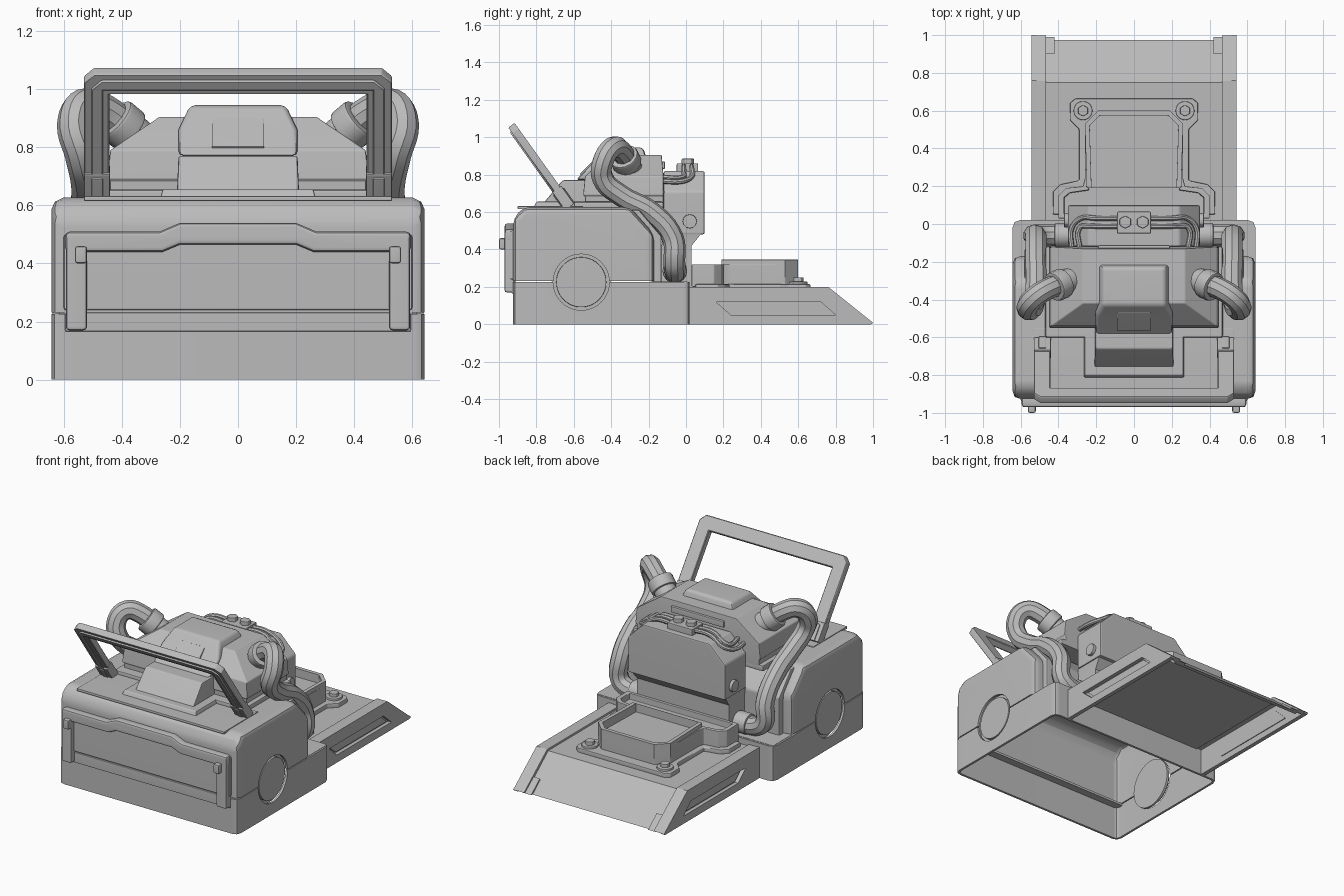
import bpy, bmesh, math
from mathutils import Vector

if "Cube" in bpy.data.objects:
    bpy.data.objects.remove(bpy.data.objects["Cube"])

grey = bpy.data.materials.new("plain_grey")
grey.diffuse_color = (0.5, 0.5, 0.5, 1)
grey.use_nodes = True
grey.node_tree.nodes["Principled BSDF"].inputs["Base Color"].default_value = grey.diffuse_color


def finish(name, bm, bevel=0, seg=2, opened=0, wall=0, cuts=()):
    """Make the object; opened 1 removes the bottom, 2 removes bottom and top."""
    bmesh.ops.recalc_face_normals(bm, faces=bm.faces)
    zs = [v.co.z for v in bm.verts]
    for z in (min(zs), max(zs))[:opened]:
        bmesh.ops.delete(bm, geom=[f for f in bm.faces if all(abs(v.co.z - z) < 1e-4 for v in f.verts)],
                         context='FACES')
    me = bpy.data.meshes.new(name)
    bm.to_mesh(me)
    bm.free()
    ob = bpy.data.objects.new(name, me)
    bpy.context.collection.objects.link(ob)
    me.materials.append(grey)
    if bevel:
        m = ob.modifiers.new("bevel", 'BEVEL')
        m.width, m.segments, m.limit_method, m.angle_limit = bevel, seg, 'ANGLE', math.radians(30)
    if wall:
        m = ob.modifiers.new("wall", 'SOLIDIFY')
        m.thickness, m.offset = wall, -1
    for c in cuts:
        m = ob.modifiers.new("cut", 'BOOLEAN')
        m.object, m.operation, m.solver = c, 'DIFFERENCE', 'EXACT'
    return ob


def place(axis, p, d):
    return {'x': (d, p[0], p[1]), 'y': (p[0], d, p[1]), 'z': (p[0], p[1], d)}[axis]


def prism(name, axis, pts, a, b, **kw):
    """Extrude a flat outline along an axis from a to b."""
    bm = bmesh.new()
    r = [[bm.verts.new(place(axis, p, d)) for p in pts] for d in (a, b)]
    bm.faces.new(r[0])
    bm.faces.new(r[1])
    n = len(pts)
    for i in range(n):
        bm.faces.new((r[0][i], r[0][(i + 1) % n], r[1][(i + 1) % n], r[1][i]))
    return finish(name, bm, **kw)


def loft(name, rows, x=0, **kw):
    """Stack of rectangles: half width, y start, y end, height."""
    bm = bmesh.new()
    rings = [[bm.verts.new(c) for c in ((x - h, a, z), (x + h, a, z), (x + h, b, z), (x - h, b, z))]
             for h, a, b, z in rows]
    for p, q in zip(rings, rings[1:]):
        for i in range(4):
            bm.faces.new((p[i], p[(i + 1) % 4], q[(i + 1) % 4], q[i]))
    bm.faces.new(rings[0])
    bm.faces.new(rings[-1])
    return finish(name, bm, **kw)


def box(name, x0, x1, y0, y1, z0, z1, **kw):
    h = abs(x1 - x0) / 2
    return loft(name, [(h, y0, y1, z0), (h, y0, y1, z1)], x=(x0 + x1) / 2, **kw)


def rod(name, a, b, r, n=24, **kw):
    """Cylinder between two points."""
    a, b = Vector(a), Vector(b)
    q = (b - a).to_track_quat('Z', 'Y').to_matrix().to_4x4()
    q.translation = (a + b) / 2
    bm = bmesh.new()
    bmesh.ops.create_cone(bm, cap_ends=True, segments=n, radius1=r, radius2=r, depth=(b - a).length, matrix=q)
    return finish(name, bm, **kw)


def pipe(name, pts, r, res=3):
    cu = bpy.data.curves.new(name, 'CURVE')
    cu.dimensions, cu.bevel_depth, cu.bevel_resolution = '3D', r, res
    cu.use_fill_caps, cu.resolution_u = True, 5
    sp = cu.splines.new('BEZIER')
    sp.bezier_points.add(len(pts) - 1)
    for bp, p in zip(sp.bezier_points, pts):
        bp.co = p
        bp.handle_left_type = bp.handle_right_type = 'AUTO'
    ob = bpy.data.objects.new(name, cu)
    bpy.context.collection.objects.link(ob)
    cu.materials.append(grey)


def mirror_pts(half):
    return half + [(-x, y) for x, y in reversed(half)]


# hollow lower base and upper body with round side openings
hub_cuts = [rod("hub_cutter", (s * 0.60, -0.56, 0.225), (s * 0.75, -0.56, 0.225), 0.15, 40) for s in (-1, 1)]
slot = prism("slot_cutter", 'x', [(0.16, 0.12), (0.24, 0.05), (0.80, 0.05), (0.72, 0.12)], -0.6, 0.6)
for c in hub_cuts + [slot]:
    c.hide_render = c.hide_viewport = True
base_pts = mirror_pts([(0.605, -0.925), (0.632, -0.915), (0.643, -0.885), (0.643, -0.02), (0.632, 0.01), (0.605, 0.02)])
prism("lower_base", 'z', base_pts, 0, 0.226, opened=2, wall=0.015, cuts=hub_cuts)
side = [(-0.925, 0.232), (-0.925, 0.565), (-0.87, 0.627), (-0.30, 0.627), (-0.17, 0.48), (-0.17, 0.232)]
prism("upper_body", 'x', side, -0.643, 0.643, bevel=0.042, seg=2, opened=1, wall=0.015, cuts=hub_cuts)
box("front_ledge", -0.63, 0.63, -0.915, -0.86, 0.212, 0.227)
box("rear_ledge", -0.632, 0.632, -0.19, 0.008, 0.212, 0.228)
prism("rear_step", 'x', [(-0.18, 0.22), (-0.18, 0.475), (-0.31, 0.612), (-0.25, 0.612), (-0.13, 0.47), (-0.13, 0.22)],
      -0.58, 0.58, bevel=0.012)
box("top_plate", -0.53, 0.53, -0.90, -0.55, 0.615, 0.632, bevel=0.004)
box("engine_bed", -0.47, 0.47, -0.60, -0.12, 0.615, 0.655, bevel=0.01)

# front door, handle band and end posts
box("front_door", -0.60, 0.60, -0.94, -0.912, 0.24, 0.50, bevel=0.008)
box("door_sill", -0.595, 0.595, -0.935, -0.912, 0.165, 0.232, bevel=0.006)
band = mirror_pts([(0.20, 0.54), (0.27, 0.51), (0.595, 0.51), (0.595, 0.44), (0.26, 0.44), (0.20, 0.465)])
prism("door_handle", 'y', band, -0.97, -0.912, bevel=0.016)
for s in (-1, 1):
    box("handle_post", s * 0.52, s * 0.593, -0.97, -0.912, 0.17, 0.50, bevel=0.012)
    box("handle_catch", s * 0.52, s * 0.562, -1.0, -0.95, 0.40, 0.46, bevel=0.01)
    # round side hub
    rod("hub_disc", (s * 0.61, -0.56, 0.225), (s * 0.638, -0.56, 0.225), 0.134, 40, bevel=0.004)
    rod("hub_back", (s * 0.60, -0.56, 0.225), (s * 0.615, -0.56, 0.225), 0.158, 40)


def lean(ob):
    ob.location = (0, -0.625, 0.63)
    ob.rotation_euler = (0.62, 0, 0)


# slanted guard frame with a front ridge, and its feet
for name, o, i, front, back in (("guard_frame", 0.53, 0.443, -0.02, 0.022), ("guard_ridge", 0.505, 0.465, -0.028, 0)):
    e, d, cor = 0.53 - o, i - 0.443, 0.035
    top = 0.532 - e
    bar = mirror_pts([(i, 0), (o, 0), (o, top - cor), (o - cor, top)])
    lean(prism(name, 'y', bar + [(-i, 0.445 + d), (i, 0.445 + d)], front, back, bevel=0.004, seg=1))
for s in (-1, 1):
    for w, t, h in ((0.045, 0.03, 0.115), (0.02, 0.036, 0.10)):
        lean(box("guard_foot", s * 0.485 - w, s * 0.485 + w, -t, t, -0.005, h, bevel=0.006))

# engine housing and stepped hood
loft("engine_housing", [(0.44, -0.54, -0.12, 0.64), (0.44, -0.54, -0.12, 0.685), (0.45, -0.55, -0.12, 0.69),
                        (0.44, -0.54, -0.12, 0.79), (0.27, -0.42, -0.13, 0.905)], bevel=0.01)
loft("hood", [(0.205, -0.59, -0.20, 0.77), (0.205, -0.50, -0.20, 0.86), (0.165, -0.43, -0.23, 0.945)], bevel=0.018)
slope = box("hood_plate", -0.09, 0.09, -0.07, 0.07, -0.006, 0.006, bevel=0.004)
slope.location = (0, -0.515, 0.848)
slope.rotation_euler = (math.radians(45), 0, 0)
loft("hood_step", [(0.21, -0.76, -0.50, 0.65), (0.205, -0.66, -0.50, 0.77)], bevel=0.008)
loft("hood_platform", [(0.27, -0.82, -0.50, 0.615), (0.26, -0.80, -0.50, 0.655)], bevel=0.006)
box("rear_vent", -0.19, 0.19, -0.14, -0.112, 0.83, 0.87, bevel=0.006)

# rear cooler
prism("cooler", 'y', mirror_pts([(0.35, 0.48), (0.35, 0.71), (0.24, 0.82)]), -0.12, 0.10, bevel=0.012)
loft("cooler_foot", [(0.33, -0.13, 0.03, 0.20), (0.33, -0.13, 0.03, 0.42), (0.345, -0.12, 0.094, 0.50)])
box("pipe_block", -0.09, 0.09, -0.05, 0.065, 0.80, 0.86, bevel=0.006)
for s in (-1, 1):
    rod("cooler_bolt", (s * 0.34, 0.02, 0.55), (s * 0.37, 0.02, 0.55), 0.038, 12, bevel=0.004)
    rod("block_bolt", (s * 0.046, 0.01, 0.85), (s * 0.046, 0.01, 0.885), 0.034, 6, bevel=0.004)
    for k in (0, 0.042):
        pipe("coolant_pipe", [(s * (0.33 - k), -0.13, 0.765 + k / 2), (s * (0.33 - k), -0.02, 0.765 + k / 2),
                              (s * (0.28 - k), 0.03 - k, 0.79 + k / 2), (s * 0.2, 0.03 - k, 0.838),
                              (s * 0.05, 0.03 - k, 0.838)], 0.014, 2)

    # large side hoses with end collars
    pipe("side_hose", [(s * x, y, z) for x, y, z in (
        (0.36, -0.06, 0.285), (0.46, -0.06, 0.285), (0.52, -0.062, 0.33), (0.52, -0.07, 0.46), (0.52, -0.18, 0.595),
        (0.52, -0.35, 0.69), (0.54, -0.445, 0.78), (0.565, -0.44, 0.88), (0.53, -0.39, 0.945),
        (0.46, -0.345, 0.925), (0.36, -0.31, 0.84))], 0.058)
    rod("upper_collar", (s * 0.425, -0.335, 0.90), (s * 0.37, -0.31, 0.853), 0.08, 16, bevel=0.012)
    rod("collar_neck", (s * 0.39, -0.32, 0.87), (s * 0.33, -0.295, 0.818), 0.068, 16, bevel=0.006)
    rod("lower_collar", (s * 0.33, -0.06, 0.285), (s * 0.42, -0.06, 0.285), 0.066, 16, bevel=0.01)

# rear ramp: side rails with slots and a thin hollow deck
rail = [(0.02, 0), (0.99, 0), (1.0, 0.008), (0.76, 0.2), (0.02, 0.2)]
for s in (-1, 1):
    prism("ramp_rail", 'x', rail, s * 0.515, s * 0.542, cuts=[slot])
    prism("rail_cap", 'x', [(0.02, 0.17), (0.75, 0.17), (0.97, 0), (1.0, 0.008), (0.76, 0.2), (0.02, 0.2)],
          s * 0.465, s * 0.535, bevel=0.004)
    prism("slot_back", 'x', [(0.14, 0.13), (0.22, 0.04), (0.82, 0.04), (0.73, 0.13)], s * 0.51, s * 0.518)
    prism("slot_insert", 'x', [(0.19, 0.11), (0.25, 0.06), (0.775, 0.06), (0.715, 0.11)], s * 0.51, s * 0.526)
    prism("rail_toe", 'x', [(0.90, 0.05), (0.97, 0), (0.99, 0.002), (0.90, 0.075)], s * 0.42, s * 0.48)
prism("ramp_deck", 'x', [(0.02, 0.165), (0.745, 0.165), (0.95, 0), (0.975, 0), (0.75, 0.187), (0.02, 0.187)],
      -0.48, 0.48)

# keyhole shaped tray on the deck
plate = [(0.43, 0.05), (0.43, 0.17), (0.39, 0.21), (0.29, 0.23), (0.29, 0.50), (0.34, 0.55), (0.34, 0.64), (0.31, 0.665)]
prism("tray_plate", 'z', mirror_pts(plate), 0.18, 0.215, bevel=0.008)


def tray(name, outer, inner, z0, z1, floor):
    """Rim that follows half outlines, closed by a floor."""
    o, i = mirror_pts(outer), mirror_pts(inner)
    bm = bmesh.new()
    rows = [[bm.verts.new((x, y, z)) for x, y in p] for p, z in ((o, z0), (o, z1), (i, z1), (i, floor))]
    n = len(o)
    for p, q in zip(rows, rows[1:]):
        for k in range(n):
            bm.faces.new((p[k], p[(k + 1) % n], q[(k + 1) % n], q[k]))
    bm.faces.new(rows[0])
    bm.faces.new(rows[-1])
    return finish(name, bm, bevel=0.005)


rim = [(0.40, 0.03), (0.40, 0.15), (0.36, 0.19), (0.27, 0.20), (0.26, 0.24), (0.26, 0.53), (0.19, 0.60)]
hole = [(0.37, 0.05), (0.37, 0.14), (0.34, 0.165), (0.24, 0.18), (0.235, 0.24), (0.235, 0.52), (0.18, 0.575)]
tray("tray_base", rim, hole, 0.20, 0.32, 0.28)
tray("tray_rim", [(0.25, 0.19)] + rim[5:], [(0.225, 0.191)] + hole[5:], 0.25, 0.345, 0.29)
for s in (-1, 1):
    rod("tray_washer", (s * 0.27, 0.60, 0.20), (s * 0.27, 0.60, 0.228), 0.05, 20, bevel=0.005)
    rod("tray_bolt", (s * 0.27, 0.60, 0.22), (s * 0.27, 0.60, 0.25), 0.03, 6, bevel=0.004)

# apply modifiers, then smooth shading with crisp edges
for ob in bpy.context.scene.objects:
    ob.select_set(not ob.hide_render)
    if not ob.hide_render:
        bpy.context.view_layer.objects.active = ob
bpy.ops.object.convert(target='MESH')
bpy.ops.object.shade_smooth_by_angle(angle=math.radians(35))
for ob in bpy.context.selected_objects:
    ob.modifiers.new("even_normals", 'WEIGHTED_NORMAL').keep_sharp = True
